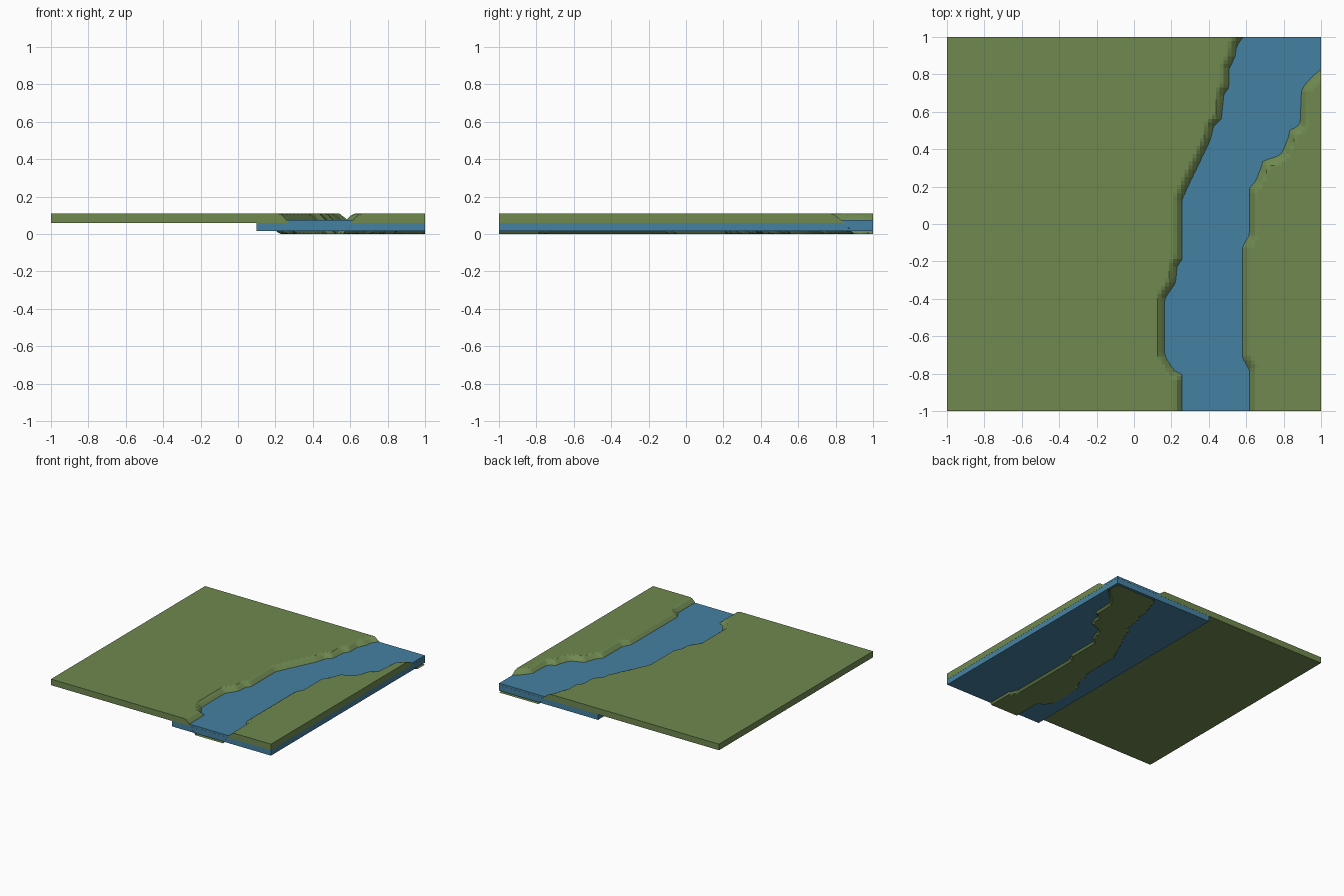
import bpy, bmesh
from mathutils import Vector
from mathutils.geometry import intersect_point_line

if "Cube" in bpy.data.objects:
    bpy.data.objects.remove(bpy.data.objects["Cube"])

TOP, UNDER = 0.11, 0.06   # slab top and underside
WATER_LOW, WATER_TOP = 0.015, 0.076
N = 96                    # terrain cells per side

# Waterlines as (x, y), front to back
LEFT = [(.26, -1.2), (.26, -.8), (.225, -.79), (.2, -.76), (.165, -.7), (.165, -.4),
        (.2, -.35), (.225, -.31), (.23, -.23), (.258, -.19), (.258, .13), (.29, .2),
        (.41, .45), (.425, .52), (.47, .56), (.48, .69), (.51, .73), (.51, .83),
        (.54, .89), (.55, .95), (.585, 1.0), (.7, 1.2)]
RIGHT = [(.615, -1.2), (.615, -.78), (.58, -.72), (.58, -.12), (.615, -.06), (.615, .19),
         (.65, .23), (.67, .28), (.69, .34), (.76, .36), (.79, .38), (.82, .45),
         (.83, .5), (.885, .53), (.895, .72), (.93, .765), (1.0, .83), (1.3, 1.1), (1.4, 1.2)]


def x_at(line, y):
    for (x0, y0), (x1, y1) in zip(line, line[1:]):
        if y0 <= y <= y1:
            return x0 + (x1 - x0) * (y - y0) / (y1 - y0)


def distance(line, p):
    best = 9.0
    for a, b in zip(line, line[1:]):
        a, b = Vector(a), Vector(b)
        q, t = intersect_point_line(p, a, b)
        q = a if t < 0 else b if t > 1 else q.xy
        best = min(best, (p - q).length)
    return best


def height(x, y):
    p = Vector((x, y))
    d = min(distance(LEFT, p), distance(RIGHT, p))
    if x_at(LEFT, y) < x < x_at(RIGHT, y):
        return max(0.0, WATER_TOP - 1.5 * d)
    return min(TOP, WATER_TOP + 0.95 * d)


def finish(bm, name, color):
    mesh = bpy.data.meshes.new(name)
    bm.to_mesh(mesh)
    bm.free()
    mat = bpy.data.materials.new(name)
    mat.diffuse_color = color
    mat.use_nodes = True
    mat.node_tree.nodes["Principled BSDF"].inputs["Base Color"].default_value = mat.diffuse_color
    mesh.materials.append(mat)
    obj = bpy.data.objects.new(name, mesh)
    bpy.context.collection.objects.link(obj)
    return obj


# Terrain slab with the riverbed pressed down through it
bm = bmesh.new()
grid = [[None] * (N + 1) for _ in range(N + 1)]
for i in range(N + 1):
    for j in range(N + 1):
        x, y = -1 + 2 * i / N, -1 + 2 * j / N
        grid[i][j] = bm.verts.new((x, y, height(x, y)))
for i in range(N):
    for j in range(N):
        bm.faces.new((grid[i][j], grid[i + 1][j], grid[i + 1][j + 1], grid[i][j + 1]))

# Outer walls, open where the river runs out
rim = ([grid[i][0] for i in range(N)] + [grid[N][j] for j in range(N)] +
       [grid[i][N] for i in range(N, 0, -1)] + [grid[0][j] for j in range(N, 0, -1)])
low = [bm.verts.new((v.co.x, v.co.y, min(UNDER, v.co.z))) for v in rim]
for k in range(len(rim)):
    m = (k + 1) % len(rim)
    if max(rim[k].co.z, rim[m].co.z) > UNDER:
        bm.faces.new((low[k], low[m], rim[m], rim[k]))

# Flat underside
bm.faces.new([bm.verts.new((x, y, UNDER)) for x, y in ((-1, -1), (-1, 1), (1, 1), (1, -1))])
finish(bm, "terrain", (0.16, 0.25, 0.08, 1))

# Water block under the right-hand part of the slab
bm = bmesh.new()
bmesh.ops.create_cube(bm, size=1)
x0, x1, half = 0.1, 0.999, 0.999
for v in bm.verts:
    v.co = (x0 if v.co.x < 0 else x1, half if v.co.y > 0 else -half,
            WATER_TOP if v.co.z > 0 else WATER_LOW)
finish(bm, "river_water", (0.06, 0.22, 0.36, 1))
